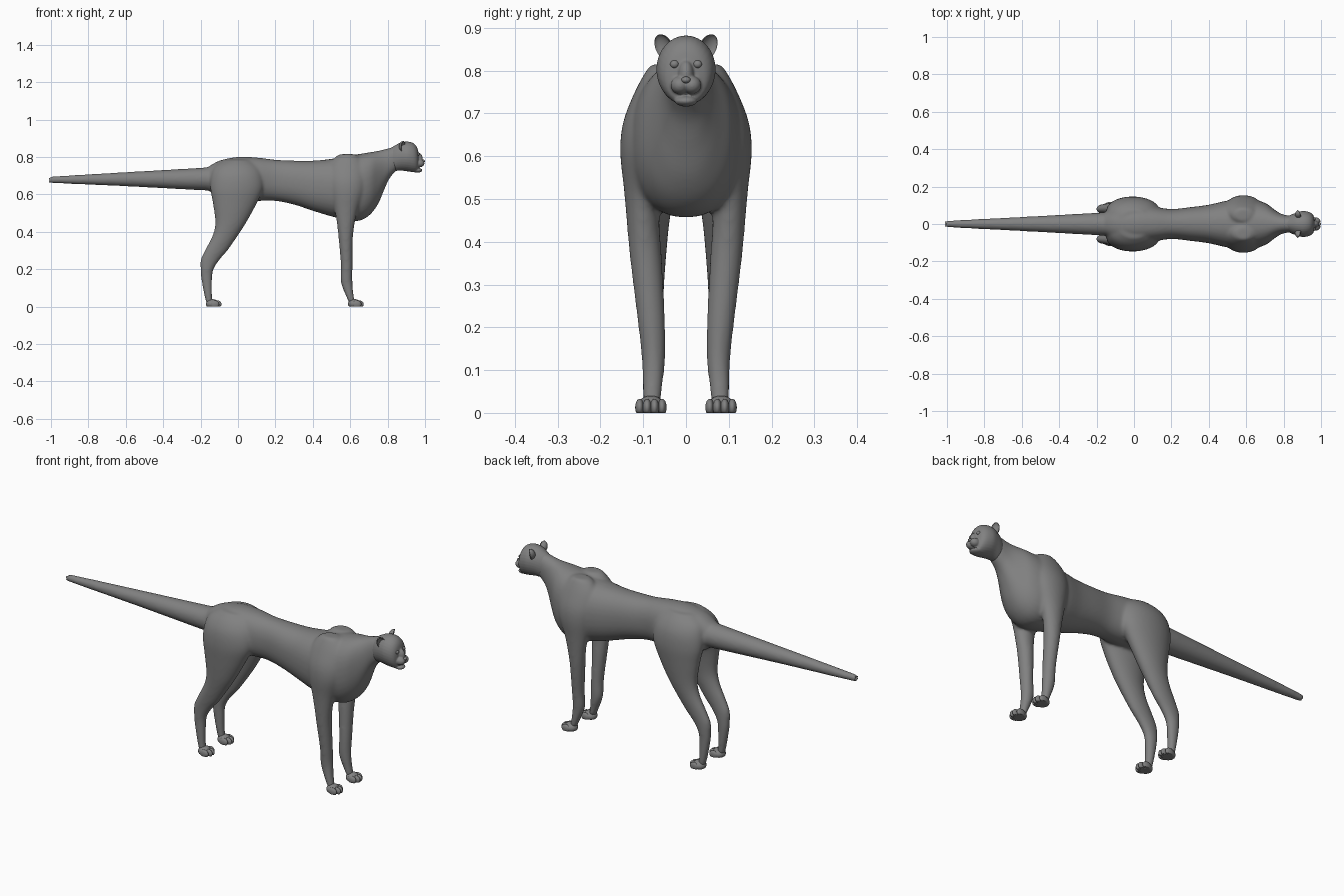
import bpy, bmesh, math
from mathutils import Matrix, Vector

if "Cube" in bpy.data.objects:
    bpy.data.objects.remove(bpy.data.objects["Cube"])

fur = bpy.data.materials.new("dark_grey")
fur.diffuse_color = (.22, .22, .22, 1)
fur.use_nodes = True
fur.node_tree.nodes["Principled BSDF"].inputs["Base Color"].default_value = fur.diffuse_color


def spline(p, steps=4):
    """Catmull-Rom interpolation through section tuples."""
    out = []
    for i in range(len(p) - 1):
        a, b, c, d = p[max(i - 1, 0)], p[i], p[i + 1], p[min(i + 2, len(p) - 1)]
        for k in range(steps):
            t = k / steps
            out.append([0.5 * (2 * q + (r - o) * t + (2 * o - 5 * q + 4 * r - s) * t * t
                               + (3 * q - o - 3 * r + s) * t ** 3)
                        for o, q, r, s in zip(a, b, c, d)])
    return out + [list(p[-1])]


def loft(bm, sections, axis, side=1, power=2.0, n=32):
    """Sections (t, a0, a1, b0, b1): along x a=y b=z, along z a=x b=y."""
    rings = []
    for t, a0, a1, b0, b1 in spline(sections):
        ring = []
        for i in range(n):
            c, s = math.cos(math.tau * i / n), math.sin(math.tau * i / n)
            c, s = [math.copysign(abs(v) ** (2 / power), v) for v in (c, s)]
            a = (a0 + a1) / 2 + c * (a1 - a0) / 2
            b = (b0 + b1) / 2 + s * (b1 - b0) / 2
            ring.append(bm.verts.new((t, a * side, b) if axis == 'x' else (a, b * side, t)))
        rings.append(ring)
    for r, q in zip(rings, rings[1:]):
        for i in range(n):
            bm.faces.new((r[i], r[(i + 1) % n], q[(i + 1) % n], q[i]))
    bm.faces.new(rings[0])
    bm.faces.new(rings[-1])


def ball(bm, pos, radii, tilt=0, turn=0, cup=False, floor=False):
    """Ellipsoid; cup folds its front half back, floor flattens it at z = 0."""
    verts = bmesh.ops.create_uvsphere(bm, u_segments=20, v_segments=14, radius=1)['verts']
    rot = Matrix.Rotation(tilt, 3, 'X') @ Matrix.Rotation(turn, 3, 'Z')
    for v in verts:
        if cup and v.co.x > 0:
            v.co.x *= -0.55
        v.co = rot @ Vector([a * b for a, b in zip(v.co, radii)]) + Vector(pos)
        if floor:
            v.co.z = max(v.co.z, 0)


def finish(bm, name):
    bmesh.ops.recalc_face_normals(bm, faces=bm.faces[:])
    for f in bm.faces:
        f.smooth = True
    me = bpy.data.meshes.new(name)
    bm.to_mesh(me)
    bm.free()
    me.materials.append(fur)
    ob = bpy.data.objects.new(name, me)
    bpy.context.collection.objects.link(ob)
    return ob


def balls(name, items):
    bm = bmesh.new()
    for it in items:
        ball(bm, **it)
    return finish(bm, name)


def blend(ob, voxel, smooth):
    """Merge overlapping shapes into one soft skin."""
    rm = ob.modifiers.new("Skin", 'REMESH')
    rm.mode = 'VOXEL'
    rm.voxel_size = voxel
    rm.use_smooth_shade = True
    sm = ob.modifiers.new("Soften", 'SMOOTH')
    sm.factor = 0.5
    sm.iterations = smooth


# torso and neck: x, half width, bottom, top
body = bmesh.new()
torso = [(-.17, .05, .63, .74), (-.1, .085, .585, .78), (0, .1, .565, .80),
         (.1, .093, .565, .797), (.2, .08, .565, .785), (.3, .09, .545, .78),
         (.4, .103, .512, .78), (.5, .125, .482, .79), (.6, .13, .458, .808),
         (.66, .126, .462, .818), (.71, .108, .495, .826), (.75, .078, .55, .833),
         (.78, .058, .62, .84), (.81, .048, .685, .848), (.85, .044, .73, .86)]
loft(body, [(x, -w, w, b, t) for x, w, b, t in torso], 'x', power=2.25)

# tail
tail = [(-.996, .012, .678), (-.992, .018, .678), (-.6, .038, .681),
        (-.2, .06, .682), (-.1, .066, .685)]
loft(body, [(x, -r, r, z - r, z + r) for x, r, z in tail], 'x')

# legs: z, back x, front x, inner y, outer y
front_leg = [(.02, .592, .628, .06, .1), (.05, .58, .62, .056, .102), (.13, .55, .612, .048, .104),
             (.22, .55, .612, .049, .114), (.36, .538, .614, .056, .131), (.45, .528, .625, .062, .139),
             (.52, .515, .642, .055, .145), (.61, .492, .678, .03, .154), (.68, .48, .69, .01, .147),
             (.75, .485, .685, 0, .12), (.8, .52, .65, .005, .093), (.815, .55, .62, .02, .08)]
hind_leg = [(.015, -.168, -.13, .062, .1), (.05, -.178, -.138, .059, .102), (.15, -.197, -.138, .055, .103),
            (.2, -.201, -.13, .054, .105), (.25, -.2, -.098, .053, .108), (.3, -.178, -.055, .051, .113),
            (.38, -.136, 0, .045, .123), (.45, -.122, .045, .038, .132), (.55, -.134, .1, .022, .142),
            (.63, -.148, .135, .0, .147), (.7, -.145, .135, -.02, .138), (.75, -.125, .115, -.03, .112),
            (.785, -.07, .07, -.02, .075)]
for side in (1, -1):
    loft(body, front_leg, 'z', side)
    loft(body, hind_leg, 'z', side)
blend(finish(body, "body"), 0.0065, 16)

# head with muzzle, cheeks and lower jaw
skull = bmesh.new()
head = [(.80, .03, .72, .838), (.84, .05, .725, .862), (.87, .061, .727, .877),
        (.90, .069, .724, .882), (.925, .067, .72, .879), (.945, .06, .719, .868),
        (.958, .048, .722, .85), (.965, .03, .735, .825)]
loft(skull, [(x, -w, w, b, t) for x, w, b, t in head], 'x')
for y in (-.014, .014):
    ball(skull, (.971, y, .766), (.026, .022, .021))
ball(skull, (.962, 0, .79), (.026, .019, .034))
ball(skull, (.958, 0, .729), (.028, .027, .013))
blend(finish(skull, "head"), 0.003, 5)
balls("nose", [dict(pos=(.988, 0, .778), radii=(.012, .011, .008))])

for side, word in ((1, "left"), (-1, "right")):
    # paws with four toes
    for x, name in ((.61, "front"), (-.15, "hind")):
        y = .082 * side
        parts = [dict(pos=(x + .012, y, .014), radii=(.034, .033, .026), floor=True)]
        for k, dx in ((-1.5, 0), (-.5, .012), (.5, .012), (1.5, 0)):
            parts.append(dict(pos=(x + .026 + dx, y + k * .0175, .013),
                              radii=(.024, .0105, .02), floor=True))
        balls(f"{name}_{word}_paw", parts)
    # ears and eyes
    balls(f"{word}_ear", [dict(pos=(.884, .053 * side, .855), radii=(.024, .021, .031),
                               tilt=-.4 * side, turn=.5 * side, cup=True)])
    balls(f"{word}_eye", [dict(pos=(.962, .027 * side, .815), radii=(.008, .01, .009))])
